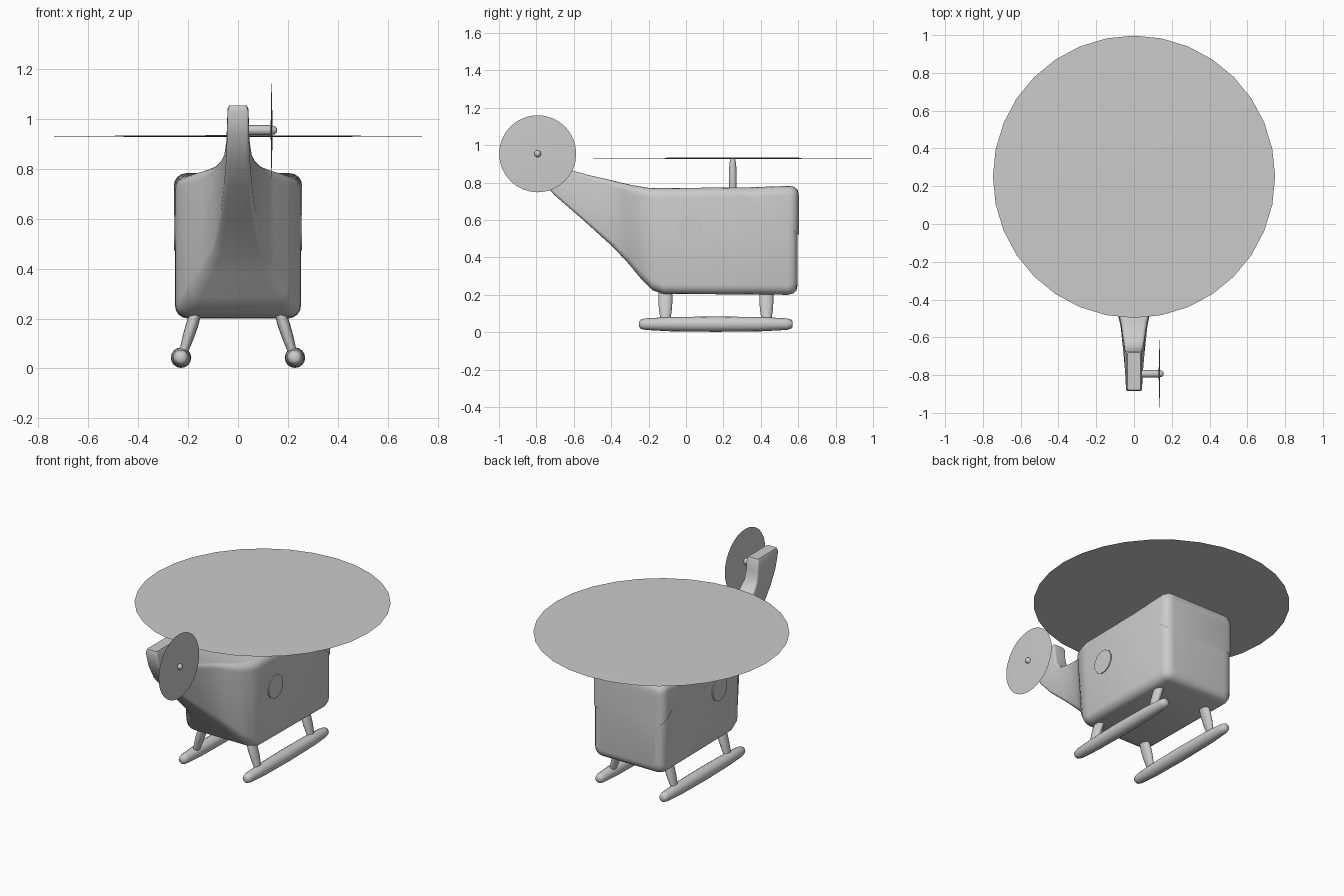
import bpy, bmesh, math
from mathutils import Vector

cube = bpy.data.objects.get("Cube")
if cube:
    bpy.data.objects.remove(cube, do_unlink=True)

grey = bpy.data.materials.new("light grey")
grey.use_nodes = True
grey.diffuse_color = (0.6, 0.6, 0.6, 1)
grey.node_tree.nodes["Principled BSDF"].inputs["Base Color"].default_value = (0.6, 0.6, 0.6, 1)


def finish(name, bm, angle=40):
    """Turn a bmesh into a smooth shaded object."""
    bmesh.ops.recalc_face_normals(bm, faces=bm.faces)
    mesh = bpy.data.meshes.new(name)
    bm.to_mesh(mesh)
    bm.free()
    mesh.materials.append(grey)
    obj = bpy.data.objects.new(name, mesh)
    bpy.context.collection.objects.link(obj)
    bpy.ops.object.select_all(action='DESELECT')
    obj.select_set(True)
    bpy.context.view_layer.objects.active = obj
    bpy.ops.object.shade_smooth_by_angle(angle=math.radians(angle))
    return obj


def bridge(bm, rings):
    """Skin a list of equal vertex rings and close both ends."""
    n = len(rings[0])
    for a, b in zip(rings, rings[1:]):
        for i in range(n):
            j = (i + 1) % n
            bm.faces.new((a[i], a[j], b[j], b[i]))
    bm.faces.new(rings[0])
    bm.faces.new(rings[-1])


def hull(sections, grow=0.0):
    """Loft rounded rectangles: low y, low z, high y, high z, half width, corner."""
    bm = bmesh.new()
    rings = []
    for y0, z0, y1, z1, w, r in sections:
        low, high = Vector((0, y0, z0)), Vector((0, y1, z1))
        mid, up = (low + high) / 2, (high - low).normalized()
        h, w = (high - low).length / 2 + grow, w + grow
        ring = []
        for k, (sx, sz) in enumerate(((1, 1), (-1, 1), (-1, -1), (1, -1))):
            for s in range(5):
                a = math.pi / 2 * (k + s / 4)
                x = sx * (w - r) + r * math.cos(a)
                v = sz * (h - r) + r * math.sin(a)
                ring.append(bm.verts.new(mid + up * v + Vector((x, 0, 0))))
        rings.append(ring)
    bridge(bm, rings)
    return bm


def turned(name, start, end, profile, sides=16, flat=1.0):
    """Revolve (position along axis, radius) points between two ends."""
    start, end = Vector(start), Vector(end)
    axis = (end - start).normalized()
    u = axis.orthogonal().normalized() if abs(axis.x) > 0.9 else Vector((1, 0, 0))
    u = (u - axis * u.dot(axis)).normalized()
    v = axis.cross(u)
    bm = bmesh.new()
    rings = []
    for t, r in profile:
        c = start.lerp(end, t)
        rings.append([bm.verts.new(c + u * (r * flat * math.cos(a)) + v * (r * math.sin(a)))
                      for a in (math.tau * i / sides for i in range(sides))])
    bridge(bm, rings)
    return finish(name, bm, 60)


# Cabin flowing into the upswept tail boom and fin
nose = [(0.597, 0.25, 0.597, 0.73, 0.2, 0.03),
        (0.59, 0.222, 0.59, 0.758, 0.23, 0.045),
        (0.572, 0.206, 0.572, 0.772, 0.246, 0.05),
        (0.545, 0.2, 0.545, 0.777, 0.252, 0.05)]
cabin_back = [(-0.12, 0.205, -0.15, 0.77, 0.25, 0.05),
              (-0.18, 0.225, -0.2, 0.772, 0.238, 0.05)]
tail = [(-0.24, 0.285, -0.28, 0.785, 0.198, 0.05),
        (-0.31, 0.37, -0.34, 0.798, 0.145, 0.04),
        (-0.39, 0.455, -0.41, 0.815, 0.1, 0.03),
        (-0.55, 0.6, -0.52, 0.84, 0.07, 0.02),
        (-0.7, 0.73, -0.61, 0.865, 0.055, 0.015),
        (-0.8, 0.835, -0.652, 0.915, 0.047, 0.015),
        (-0.855, 0.93, -0.668, 0.975, 0.044, 0.012),
        (-0.885, 1.03, -0.672, 1.04, 0.042, 0.01),
        (-0.878, 1.053, -0.68, 1.053, 0.035, 0.008)]
finish("fuselage", hull(nose + cabin_back + tail))

# Windshield shell wrapped over the upper nose
shell = [(y0 + 0.006, z0, y1 + 0.006, z1, w, r) for y0, z0, y1, z1, w, r in nose]
shell.append((0.2, 0.2, 0.2, 0.765, 0.248, 0.05))
bm = hull(shell, 0.005)
bmesh.ops.bisect_plane(bm, geom=bm.verts[:] + bm.edges[:] + bm.faces[:],
                       plane_co=(0, 0.27, 0.775), plane_no=(0, 0.55, 0.72),
                       clear_inner=True)
finish("windshield", bm)

# Landing gear and round side windows on both sides
skid_shape = [(0, 0.014), (0.008, 0.024), (0.04, 0.031), (0.2, 0.038), (0.5, 0.041),
              (0.8, 0.038), (0.96, 0.031), (0.992, 0.024), (1, 0.014)]
leg_shape = [(0, 0.035), (0.3, 0.038), (0.6, 0.035), (1, 0.026)]
for side, s in (("left", 1), ("right", -1)):
    turned(side + "_skid", (s * 0.228, -0.25, 0.043), (s * 0.228, 0.57, 0.043), skid_shape)
    for place, y in (("tail_end", -0.11), ("nose_end", 0.43)):
        turned(f"{side}_{place}_leg", (s * 0.168, y, 0.225), (s * 0.22, y, 0.06),
               leg_shape, flat=0.65)
    turned(side + "_window", (s * 0.25, 0.02, 0.545), (s * 0.256, 0.02, 0.545),
           [(0, 0.075), (1, 0.075)], 12)

# Rotor discs, thin lenses with a slightly thicker middle
lens = [(0, 0.15), (0.2, 0.55), (0.4, 0.9), (0.5, 1), (0.6, 0.9), (0.8, 0.55), (1, 0.15)]
turned("main_rotor", (0, 0.25, 0.926), (0, 0.25, 0.934),
       [(t, r * 0.747) for t, r in lens], 32)
turned("tail_rotor", (0.131, -0.793, 0.954), (0.138, -0.793, 0.954),
       [(t, r * 0.206) for t, r in lens], 32)

# Mast and tail rotor shaft
turned("mast", (0, 0.25, 0.74), (0, 0.25, 0.93),
       [(0, 0.018), (0.5, 0.021), (0.85, 0.018), (1, 0.012)])
turned("tail_shaft", (0.02, -0.793, 0.954), (0.157, -0.793, 0.954),
       [(0, 0.02), (0.8, 0.02), (0.94, 0.016), (1, 0.008)])
